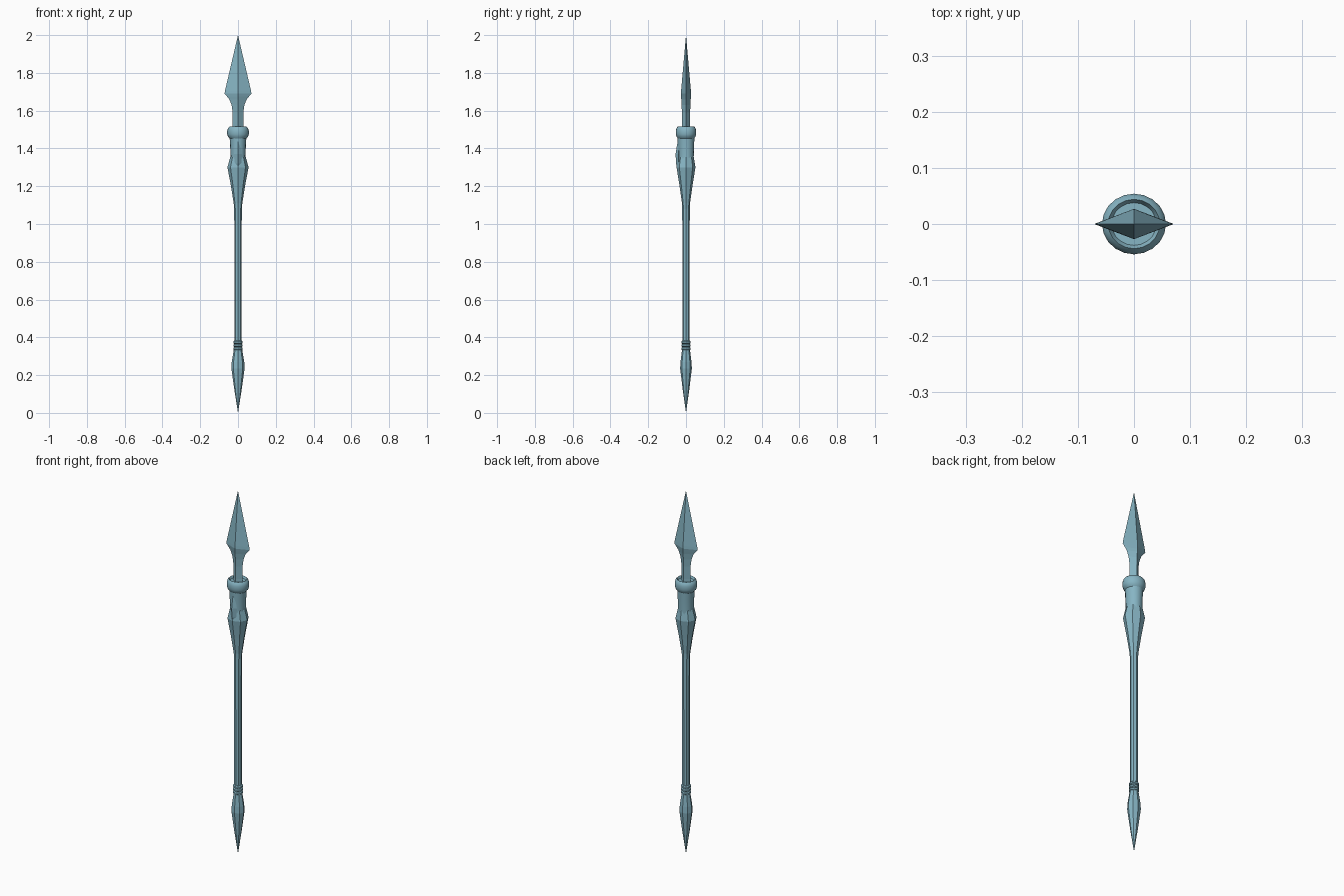
import bpy, bmesh, math

if "Cube" in bpy.data.objects:
    bpy.data.objects.remove(bpy.data.objects["Cube"])

steel = bpy.data.materials.new("blue_grey_steel")
steel.diffuse_color = (0.24, 0.46, 0.55, 1)
steel.use_nodes = True
steel.node_tree.nodes["Principled BSDF"].inputs["Base Color"].default_value = steel.diffuse_color


def loft(name, rings, sides, smooth=None, y_off=0.0, turn=0.0):
    """Stack elliptical rings (z, half width x, half depth y); zero width gives a point."""
    bm = bmesh.new()
    loops = []
    for z, rx, ry in rings:
        if rx == 0:
            loops.append([bm.verts.new((0, y_off, z))])
            continue
        loops.append([bm.verts.new((rx * math.cos(turn + 2 * math.pi * i / sides),
                                    y_off + ry * math.sin(turn + 2 * math.pi * i / sides), z))
                      for i in range(sides)])
    for a, b in zip(loops, loops[1:]):
        for i in range(sides):
            j = (i + 1) % sides
            if len(a) == 1:
                bm.faces.new((a[0], b[j], b[i]))
            elif len(b) == 1:
                bm.faces.new((a[i], a[j], b[0]))
            else:
                bm.faces.new((a[i], a[j], b[j], b[i]))
    for end in (loops[0], loops[-1]):
        if len(end) > 2:
            bm.faces.new(end)
    bmesh.ops.recalc_face_normals(bm, faces=bm.faces)
    mesh = bpy.data.meshes.new(name)
    bm.to_mesh(mesh)
    bm.free()
    mesh.materials.append(steel)
    ob = bpy.data.objects.new(name, mesh)
    bpy.context.collection.objects.link(ob)
    if smooth:
        bpy.ops.object.select_all(action='DESELECT')
        ob.select_set(True)
        bpy.context.view_layer.objects.active = ob
        bpy.ops.object.shade_smooth_by_angle(angle=math.radians(smooth))
    return ob


# Butt spike at the bottom
loft("butt_spike", [(0, 0, 0), (0.12, 0.019, 0.017), (0.235, 0.035, 0.031),
                    (0.27, 0.033, 0.029), (0.335, 0.022, 0.021)], 8)

# Binding rings above the spike
for i in range(3):
    z = 0.332 + i * 0.017
    loft(f"binding_ring_{i + 1}", [(z, 0.02, 0.02), (z + 0.004, 0.025, 0.025),
                                   (z + 0.012, 0.025, 0.025), (z + 0.016, 0.02, 0.02)], 12, 30)

# Shaft
loft("shaft", [(0.32, 0.019, 0.019), (1.14, 0.02, 0.02)], 8)

# Flared socket with a waisted sleeve
loft("socket_flare", [(1.07, 0.019, 0.019), (1.11, 0.023, 0.021), (1.2, 0.037, 0.034),
                      (1.3, 0.056, 0.05), (1.355, 0.041, 0.041)], 8)
loft("sleeve", [(1.32, 0.041, 0.041), (1.36, 0.039, 0.041), (1.42, 0.042, 0.043),
                (1.47, 0.045, 0.045)], 16, 40)

# Small leaf ornament on the front of the sleeve
loft("front_leaf", [(1.27, 0, 0), (1.32, 0.017, 0.014), (1.37, 0.021, 0.016),
                    (1.41, 0.013, 0.01), (1.46, 0, 0)], 4, y_off=-0.039)

# Rounded collar with a recessed top
loft("collar", [(1.452, 0.043, 0.043), (1.462, 0.053, 0.05), (1.475, 0.057, 0.054),
                (1.495, 0.057, 0.054), (1.508, 0.053, 0.05), (1.515, 0.046, 0.044),
                (1.503, 0.04, 0.038)], 20, 40)

# Neck and leaf blade with a central ridge
loft("blade", [(1.49, 0.031, 0.023), (1.52, 0.028, 0.022), (1.59, 0.028, 0.022),
               (1.63, 0.034, 0.023), (1.66, 0.046, 0.025), (1.675, 0.058, 0.026),
               (1.69, 0.071, 0.027), (1.705, 0.069, 0.026), (2.0, 0, 0)], 4)
